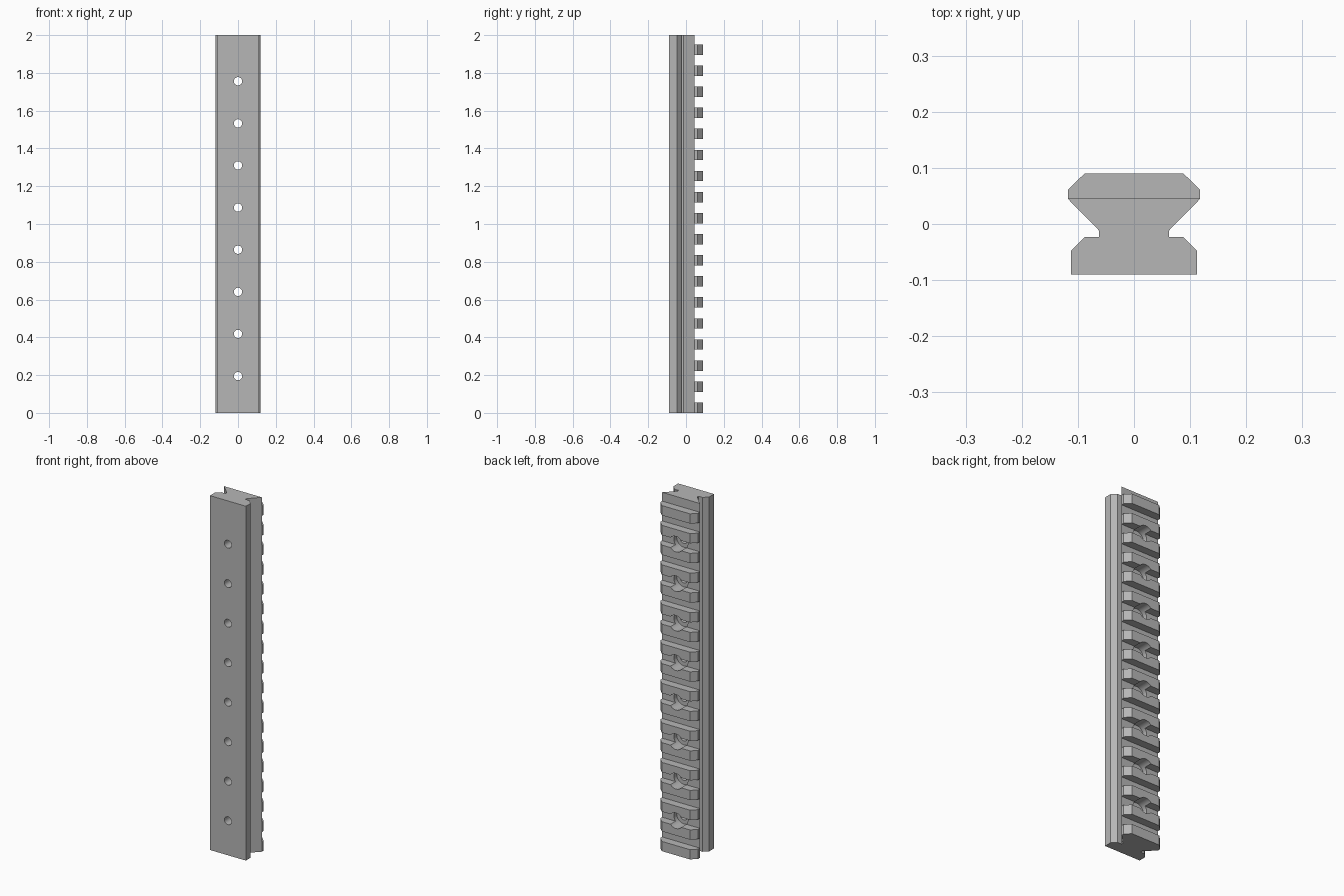
import bpy
import bmesh
from mathutils import Matrix, Vector

cube = bpy.data.objects.get("Cube")
if cube:
    bpy.data.objects.remove(cube, do_unlink=True)

LENGTH = 2.0
PITCH = 0.1115        # spacing of the teeth
TOOTH = 0.055         # height of one tooth along z
TEETH = 18
FLOOR = 0.045         # y of the slot floors
BACK = 0.09           # y of the tooth tops

grey = bpy.data.materials.new("metal grey")
grey.use_nodes = True
colour = (0.47, 0.47, 0.47, 1)
grey.diffuse_color = colour
grey.node_tree.nodes["Principled BSDF"].inputs["Base Color"].default_value = colour


def make_object(name, bm):
    bmesh.ops.recalc_face_normals(bm, faces=bm.faces)
    mesh = bpy.data.meshes.new(name)
    bm.to_mesh(mesh)
    bm.free()
    obj = bpy.data.objects.new(name, mesh)
    bpy.context.collection.objects.link(obj)
    return obj


def add_box(bm, low, high):
    low, high = Vector(low), Vector(high)
    size = Matrix.Diagonal((*(high - low), 1))
    bmesh.ops.create_cube(bm, size=1, matrix=Matrix.Translation((low + high) / 2) @ size)


def add_bore(bm, z, radius, y0, y1, sides=32):
    place = Matrix.Translation((0, (y0 + y1) / 2, z)) @ Matrix.Rotation(1.5707963, 4, "X")
    bmesh.ops.create_cone(bm, cap_ends=True, segments=sides, radius1=radius,
                          radius2=radius, depth=y1 - y0, matrix=place)


# Rail: half of the cross-section, mirrored and extruded upwards
half = [(0.112, -BACK), (0.112, -0.047), (0.088, -0.023), (0.062, -0.023),
        (0.062, -0.012), (0.118, FLOOR), (0.118, 0.061), (0.088, BACK)]
outline = half + [(-x, y) for x, y in reversed(half)]
bm = bmesh.new()
base = bm.faces.new([bm.verts.new((x, y, 0)) for x, y in outline])
top = bmesh.ops.extrude_face_region(bm, geom=[base])
bmesh.ops.translate(bm, vec=(0, 0, LENGTH),
                    verts=[v for v in top["geom"] if isinstance(v, bmesh.types.BMVert)])
rail = make_object("slotted_rail", bm)
rail.data.materials.append(grey)

# Cross slots between the teeth, running out at the upper end
slots = bmesh.new()
for i in range(TEETH):
    z0 = i * PITCH + TOOTH
    z1 = (i + 1) * PITCH if i < TEETH - 1 else LENGTH + 0.1
    add_box(slots, (-0.2, FLOOR, z0), (0.2, 0.2, z1))

# Screw holes with wide counterbores in every second slot
bores, holes = bmesh.new(), bmesh.new()
for i in range(1, TEETH - 2, 2):
    z = i * PITCH + (PITCH + TOOTH) / 2
    add_bore(bores, z, 0.044, 0.02, 0.2)
    add_bore(holes, z, 0.022, -0.2, 0.2)

cutters = [make_object("slot_cutter", slots), make_object("counterbore_cutter", bores),
           make_object("screw_hole_cutter", holes)]
for cutter in cutters:
    cutter.hide_render = True
    cutter.data.materials.append(grey)
    cut = rail.modifiers.new(cutter.name, "BOOLEAN")
    cut.operation = "DIFFERENCE"
    cut.solver = "EXACT"
    cut.object = cutter

# Bake the cuts and drop the cutters
bpy.context.view_layer.update()
graph = bpy.context.evaluated_depsgraph_get()
baked = bpy.data.meshes.new_from_object(rail.evaluated_get(graph))
rail.modifiers.clear()
rail.data = baked
for cutter in cutters:
    bpy.data.objects.remove(cutter, do_unlink=True)

bpy.ops.object.select_all(action="DESELECT")
rail.select_set(True)
bpy.context.view_layer.objects.active = rail
bpy.ops.object.shade_smooth_by_angle(angle=0.5)
